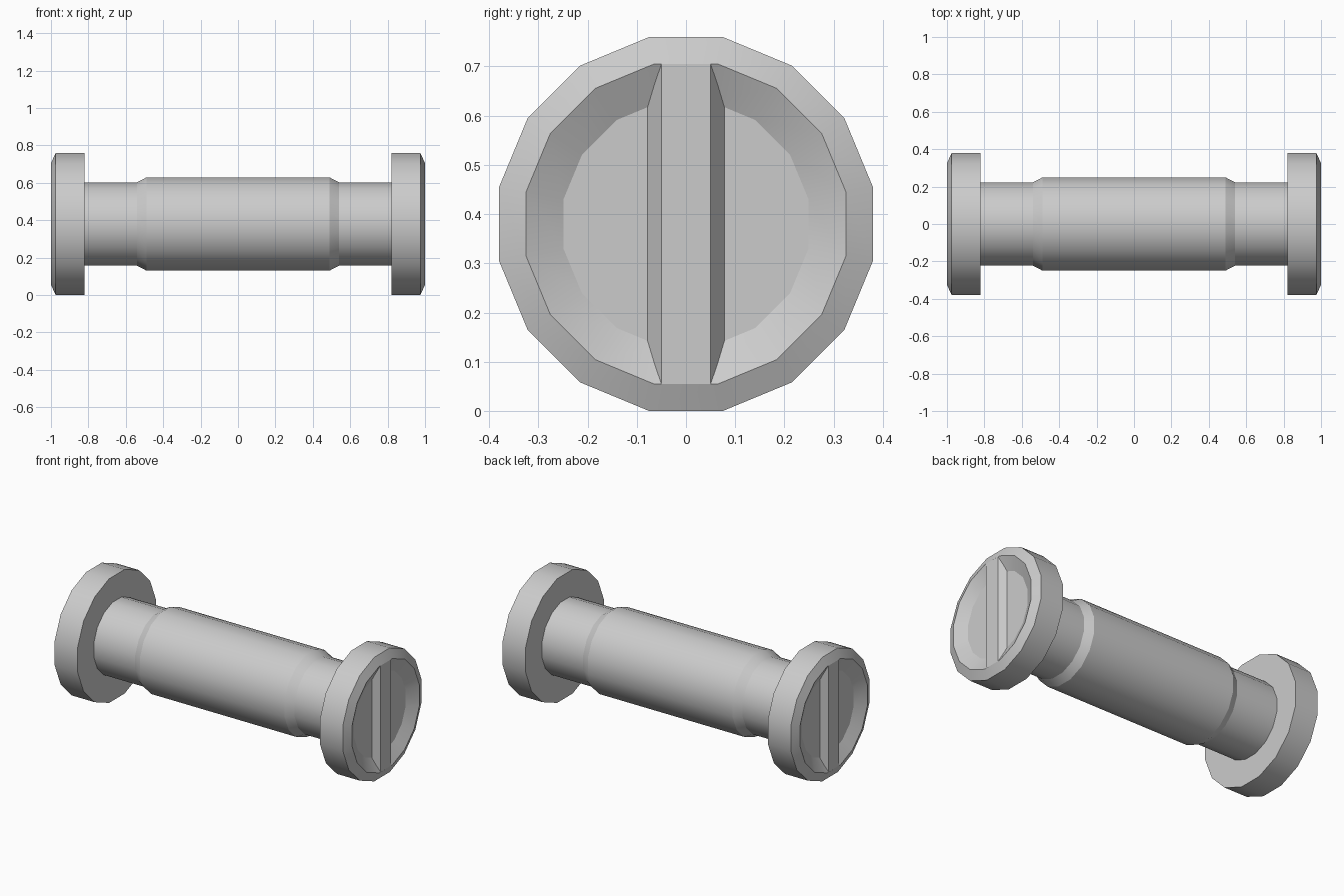
import bpy, bmesh, math

if "Cube" in bpy.data.objects:
    bpy.data.objects.remove(bpy.data.objects["Cube"])

SIDES = 16
MID_Z = 0.38


def finish(name, bm):
    bmesh.ops.recalc_face_normals(bm, faces=bm.faces[:])
    mesh = bpy.data.meshes.new(name)
    bm.to_mesh(mesh)
    bm.free()
    obj = bpy.data.objects.new(name, mesh)
    obj.location.z = MID_Z
    bpy.context.collection.objects.link(obj)
    bpy.ops.object.select_all(action='DESELECT')
    obj.select_set(True)
    bpy.context.view_layer.objects.active = obj
    bpy.ops.object.shade_smooth_by_angle(angle=math.radians(25))
    return obj


def lathe_x(name, profile, cap_end=False):
    """Revolve (x, radius) points around the x axis, flats facing up and sideways."""
    bm = bmesh.new()
    rings = []
    for x, r in profile:
        angles = [(i + 0.5) * math.tau / SIDES for i in range(SIDES)]
        rings.append([bm.verts.new((x, r * math.cos(a), r * math.sin(a))) for a in angles])
    for a, b in zip(rings, rings[1:]):
        for i in range(SIDES):
            j = (i + 1) % SIDES
            bm.faces.new((a[i], a[j], b[j], b[i]))
    if cap_end:
        bm.faces.new(rings[-1])
    return finish(name, bm)


# Shaft with a thicker, chamfered middle grip
lathe_x("shaft", [(-0.82, 0.227), (-0.54, 0.227), (-0.49, 0.254),
                  (0.49, 0.254), (0.54, 0.227), (0.82, 0.227)])

for side, s in (("left", -1), ("right", 1)):
    # End head: chamfered rim and dished face
    lathe_x(side + "_head", [(s * 0.82, 0.227), (s * 0.82, 0.387), (s * 0.975, 0.387),
                             (s * 1.0, 0.3315), (s * 0.96, 0.254)], cap_end=True)

    # Upright ridge with sloped sides across the dish
    bm = bmesh.new()
    section = [(0.96, -0.078, 0.243), (1.0, -0.05, 0.325),
               (1.0, 0.05, 0.325), (0.96, 0.078, 0.243)]
    low = [bm.verts.new((s * x, y, -h)) for x, y, h in section]
    high = [bm.verts.new((s * x, y, h)) for x, y, h in section]
    for i in range(3):
        bm.faces.new((low[i], low[i + 1], high[i + 1], high[i]))
    finish(side + "_ridge", bm)
